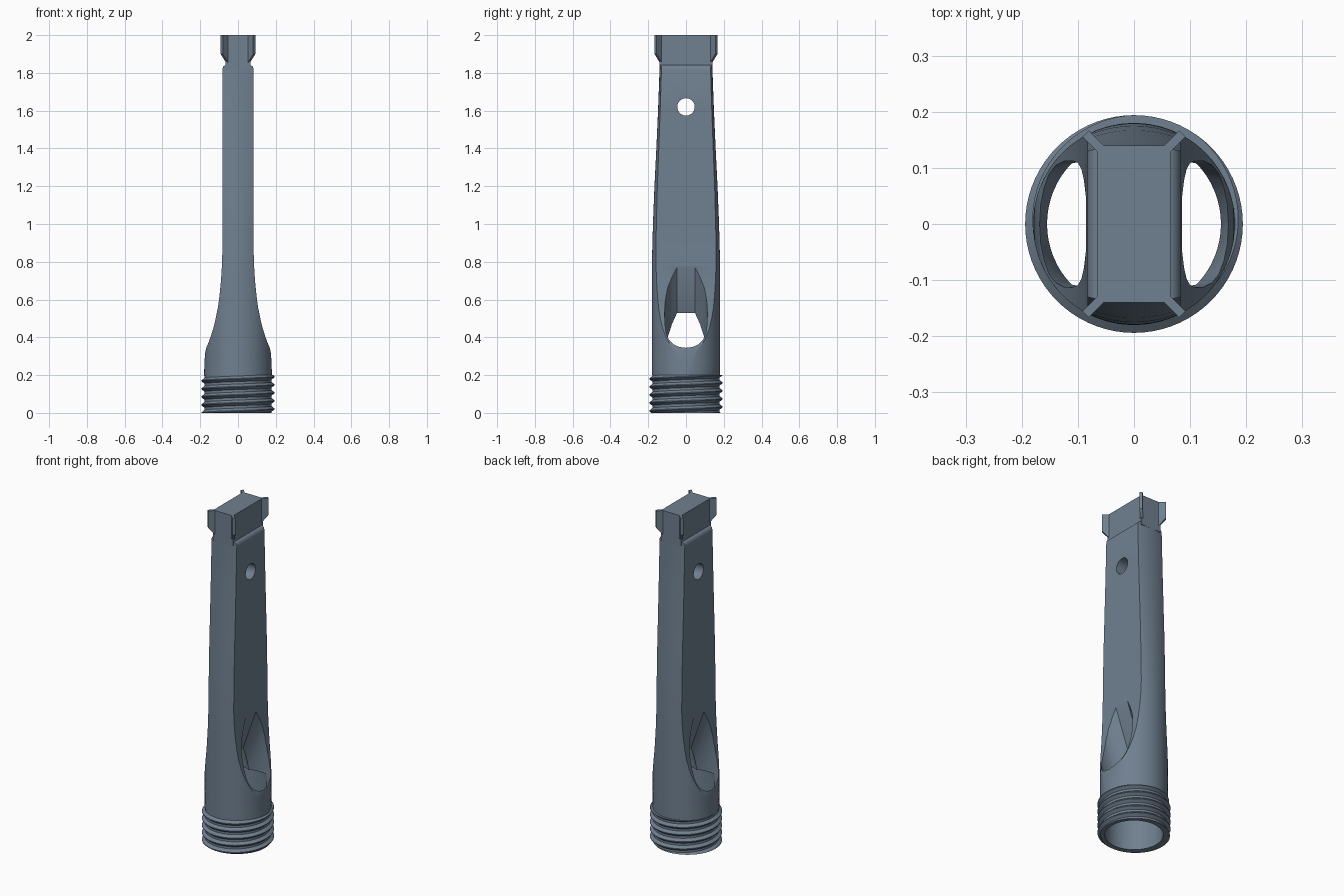
import bpy, bmesh, math
from mathutils import Vector

if "Cube" in bpy.data.objects:
    bpy.data.objects.remove(bpy.data.objects["Cube"])

slate = bpy.data.materials.new("slate_grey")
slate.diffuse_color = (0.162, 0.216, 0.279, 1)
slate.use_nodes = True
slate.node_tree.nodes["Principled BSDF"].inputs["Base Color"].default_value = slate.diffuse_color


def make(name, bm):
    bmesh.ops.recalc_face_normals(bm, faces=bm.faces)
    me = bpy.data.meshes.new(name)
    bm.to_mesh(me)
    bm.free()
    ob = bpy.data.objects.new(name, me)
    bpy.context.collection.objects.link(ob)
    me.materials.append(slate)
    return ob


def loft(name, rings):
    """Skin a stack of closed rings and cap both ends."""
    bm = bmesh.new()
    vs = [[bm.verts.new(p) for p in r] for r in rings]
    n = len(vs[0])
    for a, b in zip(vs, vs[1:]):
        for i in range(n):
            bm.faces.new((a[i], a[(i + 1) % n], b[(i + 1) % n], b[i]))
    bm.faces.new(vs[0][::-1])
    bm.faces.new(vs[-1])
    return make(name, bm)


def cylinder(name, r, lo, hi, axis="z", n=64):
    def ring(h):
        pts = [(r * math.cos(2 * math.pi * i / n), r * math.sin(2 * math.pi * i / n)) for i in range(n)]
        return [(a, b, h) if axis == "z" else (h, a, b) for a, b in pts]
    return loft(name, [ring(lo), ring(hi)])


def cut(ob, cutters):
    bpy.context.view_layer.objects.active = ob
    for c in cutters:
        m = ob.modifiers.new("cut", "BOOLEAN")
        m.operation, m.solver, m.object = "DIFFERENCE", "EXACT", c
        bpy.ops.object.modifier_apply(modifier=m.name)


def smooth(ob, angle=30):
    bpy.ops.object.select_all(action="DESELECT")
    ob.select_set(True)
    bpy.context.view_layer.objects.active = ob
    bpy.ops.object.shade_smooth_by_angle(angle=math.radians(angle))


# Handle body: (z, half width, half depth, radius of the front and back arcs)
PROFILE = [(0.2, 0.1798, 0.18, 0.18), (0.28, 0.177, 0.18, 0.18), (0.325, 0.173, 0.18, 0.18),
           (0.345, 0.168, 0.18, 0.18), (0.37, 0.157, 0.18, 0.18), (0.4, 0.146, 0.18, 0.18),
           (0.44, 0.133, 0.18, 0.18), (0.5, 0.118, 0.18, 0.18), (0.56, 0.106, 0.18, 0.18),
           (0.62, 0.098, 0.18, 0.18), (0.7, 0.09, 0.18, 0.18), (0.78, 0.085, 0.18, 0.18),
           (0.85, 0.083, 0.179, 0.185), (1.0, 0.083, 0.175, 0.2), (1.2, 0.083, 0.167, 0.23),
           (1.4, 0.083, 0.157, 0.27), (1.6, 0.083, 0.148, 0.31), (1.82, 0.083, 0.14, 0.35),
           (1.832, 0.079, 0.14, 0.35), (1.84, 0.07, 0.14, 0.35), (1.843, 0.06, 0.14, 0.35)]


def body_ring(z, w, d, r, n=28):
    a = math.asin(w / r)
    ang = [a - 2 * a * i / n for i in range(n + 1)]
    arc = [(r * math.sin(t), d - r + r * math.cos(t)) for t in ang]
    return [(x, y, z) for x, y in arc] + [(-x, -y, z) for x, y in arc]


body = loft("handle_body", [body_ring(*p) for p in PROFILE])

# Threaded collar: a helical ridge clipped between two heights
PITCH, TOP, N = 0.0425, 0.2, 72
bm = bmesh.new()
PHASE = [0.0, 0.15, 0.45, 0.55, 0.85]
RAD = [0.178, 0.178, 0.194, 0.194, 0.178]


def thread_radius(p):
    p %= 1.0
    for (a, b), (r, s) in zip(zip(PHASE, PHASE[1:] + [1.0]), zip(RAD, RAD[1:] + [0.178])):
        if p <= b:
            return r + (s - r) * (p - a) / (b - a)


rows = []
for turn in range(-2, 7):
    for ph in PHASE:
        row = []
        for i in range(N + 1):
            t = i / N
            z = min(max(PITCH * (turn + ph + t), 0), TOP)
            r = thread_radius(round(z / PITCH - t, 6))
            row.append(bm.verts.new((r * math.cos(2 * math.pi * t), r * math.sin(2 * math.pi * t), z)))
        rows.append(row)
for a, b in zip(rows, rows[1:]):
    for i in range(N):
        quad = (a[i], a[i + 1], b[i + 1], b[i])
        if max(v.co.z for v in quad) - min(v.co.z for v in quad) > 1e-5:
            bm.faces.new(quad)
bmesh.ops.remove_doubles(bm, verts=bm.verts, dist=1e-5)
bmesh.ops.delete(bm, geom=[v for v in bm.verts if not v.link_faces], context="VERTS")
bmesh.ops.holes_fill(bm, edges=[e for e in bm.edges if e.is_boundary], sides=0)
collar = make("threaded_collar", bm)

# Cutters: bore, cross hole, and two slanted side channels
bore = cylinder("bore_cutter", 0.155, -0.1, 0.38)
cross = cylinder("cross_hole_cutter", 0.046, -0.3, 0.3, "x", 40)
for v in cross.data.vertices:
    v.co.z += 1.62
HALF = [(0.047, 0.53), (0.075, 0.468), (0.097, 0.40), (0.109, 0.32), (0.113, 0.23), (0.112, 0.12),
        (0.105, 0.03), (0.09, -0.04), (0.065, -0.09), (0.035, -0.12), (0.0, -0.13)]
OUTLINE = HALF + [(-y, z) for y, z in HALF[-2::-1]]
SLOPE = 2.82
channels = []
for side in (-1, 1):
    channels.append(loft("channel_cutter", [[(side * x, y, z + SLOPE * x) for y, z in OUTLINE]
                                            for x in (-0.004, 0.3)]))

cut(body, [bore, cross] + channels)
cut(collar, [bore])
for c in [bore, cross] + channels:
    bpy.data.objects.remove(c)
smooth(body)
smooth(collar, 20)

# Top tenon block
loft("top_block", [[(x, y, z) for x, y in ((0.065, 0.14), (-0.065, 0.14), (-0.065, -0.14), (0.065, -0.14))]
                   for z in (1.82, 2.0)])

# Four diagonal corner fins with sloped lower ends
FIN = [(-0.015, 1.845), (-0.005, 1.86), (0.03, 1.9), (0.03, 2.0), (-0.015, 2.0)]
for sx in (-1, 1):
    for sy in (-1, 1):
        out = Vector((sx, sy, 0)).normalized()
        across = Vector((-sy, sx, 0)).normalized() * 0.008
        corner = Vector((sx * 0.065, sy * 0.14, 0))
        loft("corner_fin", [[corner + out * u + Vector((0, 0, z)) + across * s for u, z in FIN]
                            for s in (-1, 1)])
